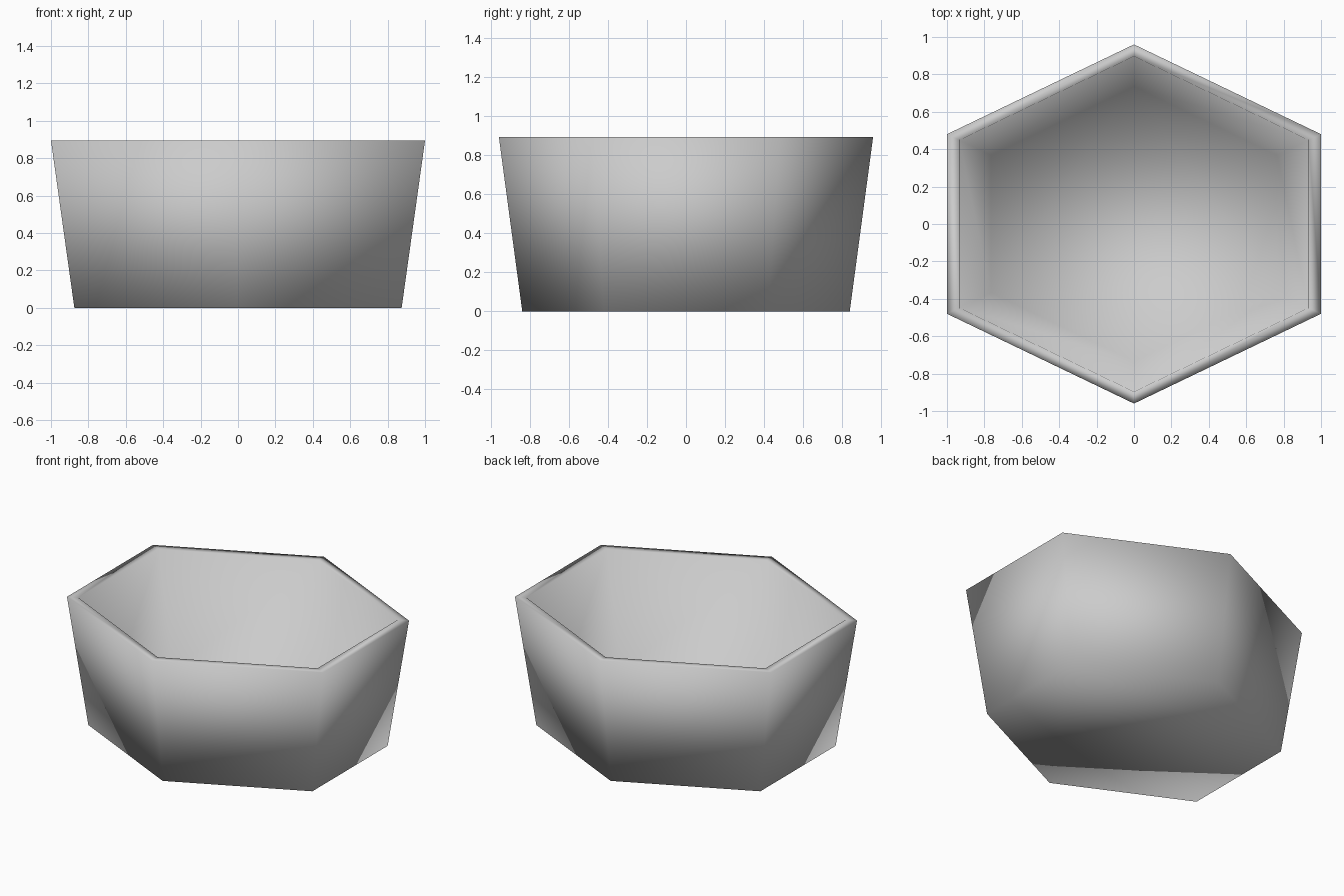
import bpy
import bmesh
import math

cube = bpy.data.objects.get("Cube")
if cube:
    bpy.data.objects.remove(cube, do_unlink=True)

# One mid grey for the whole pot
grey = bpy.data.materials.new("mid_grey")
grey.use_nodes = True
colour = (0.6, 0.6, 0.6, 1.0)
grey.diffuse_color = colour
grey.node_tree.nodes["Principled BSDF"].inputs["Base Color"].default_value = colour

POINT_Y = 0.96   # reach of the front and back corners at full scale
SIDE_X = 1.0     # reach of the flat sides at full scale


def hex_ring(bm, scale, z):
    """Six-sided ring with corners at the front and back."""
    ring = []
    for i in range(6):
        a = math.radians(30 + 60 * i)
        x = SIDE_X * math.cos(a) / math.cos(math.pi / 6)
        ring.append(bm.verts.new((x * scale, POINT_Y * math.sin(a) * scale, z)))
    return ring


# Profile: outer base, outer rim, inner rim, inner floor
profile = [(0.875, 0.0), (1.0, 0.895), (0.934, 0.895), (0.765, 0.12)]

bm = bmesh.new()
rings = [hex_ring(bm, s, z) for s, z in profile]
for low, high in zip(rings, rings[1:]):
    for i in range(6):
        j = (i + 1) % 6
        bm.faces.new((low[i], low[j], high[j], high[i]))
bm.faces.new(reversed(rings[0]))  # underside
bm.faces.new(rings[-1])           # inner floor
bmesh.ops.recalc_face_normals(bm, faces=bm.faces)
for face in bm.faces:
    face.smooth = True

mesh = bpy.data.meshes.new("hexagonal_pot")
bm.to_mesh(mesh)
bm.free()
mesh.materials.append(grey)
pot = bpy.data.objects.new("hexagonal_pot", mesh)
bpy.context.collection.objects.link(pot)
